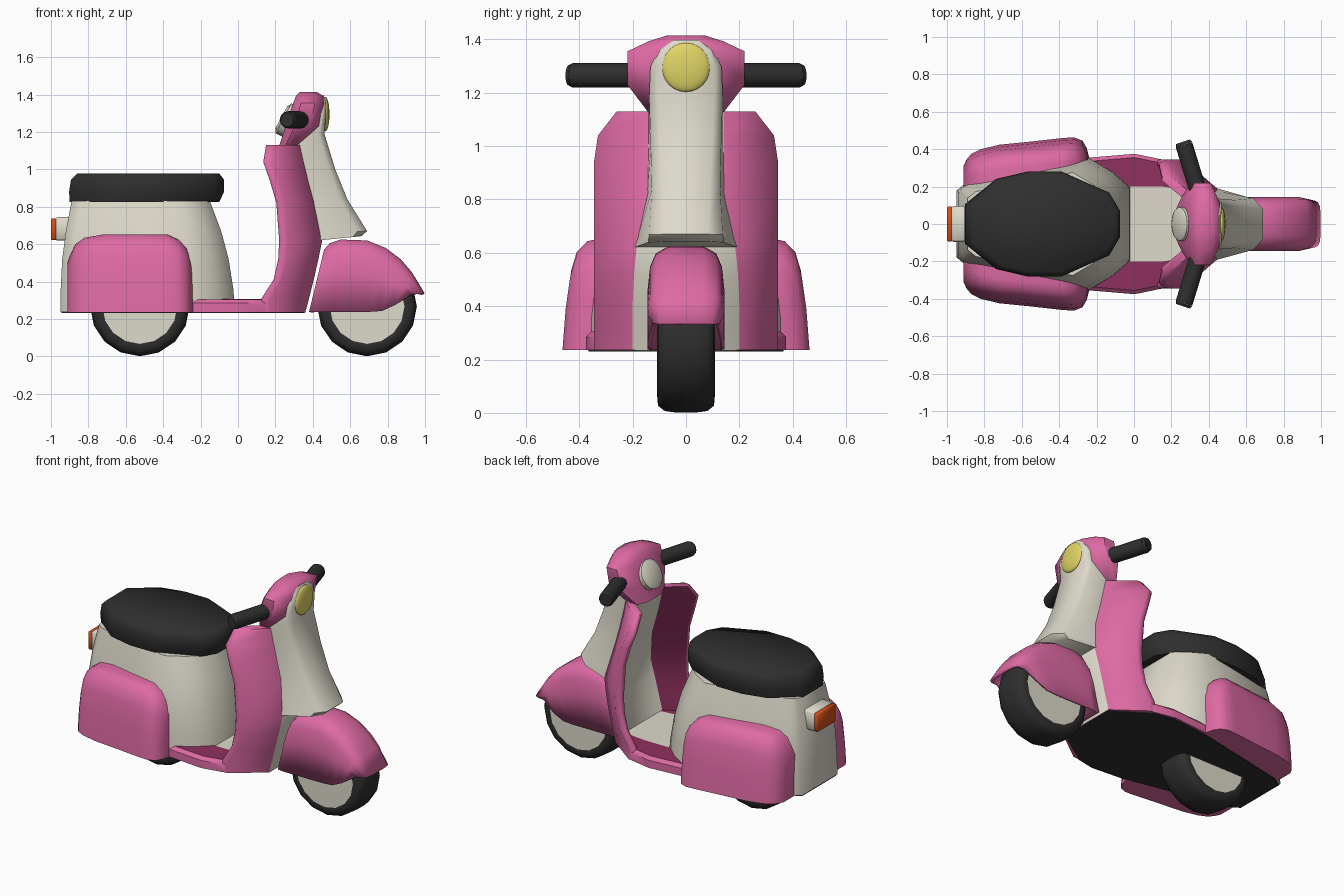
import bpy, bmesh, math
from mathutils import Vector

if "Cube" in bpy.data.objects:
    bpy.data.objects.remove(bpy.data.objects["Cube"])


def material(name, rgb):
    m = bpy.data.materials.new(name)
    m.diffuse_color = (*rgb, 1)
    m.use_nodes = True
    m.node_tree.nodes["Principled BSDF"].inputs["Base Color"].default_value = m.diffuse_color
    return m


PINK = material("pink", (0.73, 0.145, 0.37))
DEEP = material("deep pink", (0.27, 0.03, 0.11))
CREAM = material("cream", (0.73, 0.70, 0.60))
DARK = material("dark rubber", (0.028, 0.028, 0.028))
YELLOW = material("lamp yellow", (0.75, 0.66, 0.13))
ORANGE = material("tail orange", (0.66, 0.08, 0.01))


def finish(name, bm, mats, angle=40):
    bmesh.ops.recalc_face_normals(bm, faces=bm.faces[:])
    me = bpy.data.meshes.new(name)
    bm.to_mesh(me)
    bm.free()
    ob = bpy.data.objects.new(name, me)
    bpy.context.collection.objects.link(ob)
    for m in mats:
        me.materials.append(m)
    bpy.ops.object.select_all(action='DESELECT')
    ob.select_set(True)
    bpy.context.view_layer.objects.active = ob
    bpy.ops.object.shade_smooth_by_angle(angle=math.radians(angle))
    return ob


def loft(name, rings, mats, rule=None, closed=True, caps=(True, True), angle=40):
    """Skin equal-length rings; rule(j) gives the material of strip j."""
    bm = bmesh.new()
    vs = [[bm.verts.new(p) for p in r] for r in rings]
    n = len(rings[0])
    for a, b in zip(vs, vs[1:]):
        for j in range(n if closed else n - 1):
            k = (j + 1) % n
            f = bm.faces.new((a[j], a[k], b[k], b[j]))
            f.material_index = rule(j) if rule else 0
    for use, ring in zip(caps, (vs[0], vs[-1])):
        if use:
            bm.faces.new(ring)
    bmesh.ops.remove_doubles(bm, verts=bm.verts[:], dist=1e-5)
    return finish(name, bm, mats, angle)


def sym(half):
    """Half section (y > 0) plus its mirror image."""
    return half + [(x, -y, z) for x, y, z in reversed(half)]


def rod(name, a, b, r, mat, sides=16, r2=None):
    a, b = Vector(a), Vector(b)
    bm = bmesh.new()
    bmesh.ops.create_cone(bm, cap_ends=True, segments=sides, radius1=r,
                          radius2=r if r2 is None else r2, depth=(b - a).length)
    rot = (b - a).to_track_quat('Z', 'Y').to_matrix().to_4x4()
    bmesh.ops.transform(bm, matrix=rot, verts=bm.verts[:])
    bmesh.ops.translate(bm, vec=(a + b) / 2, verts=bm.verts[:])
    return finish(name, bm, [mat])


def block(name, x0, x1, w, z0, z1, mat, bevel=0.015):
    bm = bmesh.new()
    bmesh.ops.create_cube(bm, size=1)
    for v in bm.verts:
        v.co = ((x0 + x1) / 2 + v.co.x * (x1 - x0), v.co.y * 2 * w,
                (z0 + z1) / 2 + v.co.z * (z1 - z0))
    bmesh.ops.bevel(bm, geom=bm.edges[:], offset=bevel, segments=1, affect='EDGES')
    return finish(name, bm, [mat], 60)


# wheels: turned tyre and pale disc
TYRE = [(0.19, -0.105), (0.205, -0.108), (0.24, -0.105), (0.26, -0.08), (0.266, -0.035)]
TYRE += [(r, -y) for r, y in reversed(TYRE)]
for name, cx in (("rear", -0.525), ("front", 0.69)):
    rings = []
    for i in range(17):
        t = 2 * math.pi * (i % 16) / 16
        rings.append([(cx + r * math.cos(t), y, 0.267 + r * math.sin(t)) for r, y in TYRE])
    loft(name + "_tyre", rings, [DARK], caps=(False, False), angle=60)
    rod(name + "_wheel_disc", (cx, -0.107, 0.267), (cx, 0.107, 0.267), 0.205, CREAM)


# rear body and seat share a lofted plan helper
def plan(shape, xr, xf, w, z):
    return sym([(xr + t * (xf - xr), w * s, z) for t, s in shape])


BODY = [(0, 0.5), (0.06, 0.63), (0.4, 0.82), (0.76, 1), (0.9, 0.78), (1, 0.55)]
loft("rear_body", [plan(BODY, *r) for r in (
    (-0.95, -0.015, 0.355, 0.238), (-0.948, -0.025, 0.355, 0.36),
    (-0.94, -0.05, 0.345, 0.52), (-0.92, -0.09, 0.32, 0.67),
    (-0.89, -0.15, 0.275, 0.83))], [CREAM], angle=60)
SEAT = [(0, 0.38), (0.2, 0.86), (0.4, 1), (0.62, 1), (0.93, 0.6), (1, 0.25)]
loft("seat", [plan(SEAT, *r) for r in (
    (-0.9, -0.1, 0.265, 0.825), (-0.903, -0.075, 0.28, 0.88),
    (-0.893, -0.075, 0.28, 0.945), (-0.86, -0.1, 0.255, 0.978))], [DARK], angle=60)

# bulging side panels: vertical slices along x, rounded outward and at both ends
# slice: x, top z, outer y
SLICES = [(-0.912, 0.5, 0.31), (-0.895, 0.545, 0.345), (-0.87, 0.6, 0.375), (-0.82, 0.635, 0.4),
          (-0.72, 0.652, 0.424), (-0.55, 0.652, 0.441), (-0.38, 0.652, 0.46),
          (-0.32, 0.625, 0.463), (-0.275, 0.58, 0.445), (-0.252, 0.52, 0.405),
          (-0.24, 0.47, 0.355)]
for name, s in (("left", 1), ("right", -1)):
    rings = []
    for x, zt, yo in SLICES:
        h = zt - 0.236
        rings.append([(x, s * y, 0.236 + h * k) for y, k in (
            (0.19, 0), (yo, 0), (yo - 0.012, 0.4), (yo - 0.03, 0.72), (yo - 0.05, 0.88),
            (yo - 0.09, 0.98), (yo - 0.13, 1), (0.17, 1))])
    loft(name + "_side_panel", rings, [PINK], angle=50)

# floor board: pink rim, deep pink sides, cream middle
loft("floor_board", [sym([(x, w, 0.236), (x, w, 0.285), (x, w - 0.02, 0.305), (x, c, 0.306)])
                     for x, w, c in ((-0.3, 0.35, 0.2), (0, 0.375, 0.2), (0.03, 0.37, 0.2),
                                     (0.15, 0.345, 0.2), (0.32, 0.22, 0.18))],
     [PINK, DEEP, CREAM], rule=lambda j: {2: 1, 4: 1, 3: 2}.get(j, 0))

# dark underside
UNDER = [(-0.945, 0.17), (-0.88, 0.21), (-0.25, 0.34), (0, 0.365), (0.13, 0.34), (0.355, 0.19)]
loft("underside", [sym([(x, y, z) for x, y in UNDER]) for z in (0.231, 0.24)], [DARK])

# leg shield: swept-back pink wings, cream spine, deep pink inside
rows = [(0.236, 0.12, 0.36, 0.345, 0.2), (0.31, 0.125, 0.38, 0.345, 0.2),
        (0.41, 0.19, 0.405, 0.345, 0.2), (0.52, 0.215, 0.43, 0.345, 0.195),
        (0.62, 0.22, 0.45, 0.345, 0.185), (0.82, 0.205, 0.41, 0.345, 0.14),
        (0.94, 0.17, 0.375, 0.345, 0.14), (1.04, 0.135, 0.35, 0.33, 0.14),
        (1.13, 0.15, 0.33, 0.26, 0.14)]
loft("leg_shield", [sym([(xf, c, z), (xe + 0.045, yo, z), (xe + 0.01, yo, z), (xe, yo - 0.01, z),
                         (xe, yo - 0.03, z), (xf - 0.07, c, z)]) for z, xe, xf, yo, c in rows],
     [PINK, DEEP, CREAM], rule=lambda j: {4: 1, 6: 1, 5: 2, 11: 2}.get(j, 0), angle=55)

# cream front column with overhanging nose and lamp surround
column = [((0.43, 0.62, 0.195), (0.66, 0.643, 0.09)), ((0.43, 0.66, 0.18), (0.69, 0.67, 0.095)),
          ((0.39, 0.82, 0.145), (0.585, 0.84, 0.105)), ((0.35, 1.0, 0.14), (0.52, 1.0, 0.115)),
          ((0.31, 1.15, 0.14), (0.462, 1.19, 0.125)), ((0.37, 1.29, 0.13), (0.47, 1.3, 0.125)),
          ((0.4, 1.355, 0.095), (0.468, 1.362, 0.1)), ((0.42, 1.378, 0.05), (0.458, 1.398, 0.05))]
rings = []
for (xb, zb, wb), (xf, zf, wf) in column:
    rings.append(sym([(xf, wf * 0.85, zf),
                      (xf - 0.2 * (xf - xb), wf * 0.6 + wb * 0.45, zf - 0.2 * (zf - zb)),
                      (xb, wb, zb)]))
loft("front_column", rings, [CREAM], angle=60)

# handlebar head
HEAD = [(0, 0.5), (0.25, 1), (0.7, 1), (1, 0.5)]
loft("handlebar_head", [plan(HEAD, *r) for r in (
    (0.22, 0.35, 0.14, 1.125), (0.255, 0.445, 0.22, 1.23), (0.295, 0.46, 0.22, 1.355),
    (0.31, 0.455, 0.14, 1.393), (0.33, 0.42, 0.07, 1.415))], [PINK], angle=50)

# gauge, grips and lamps
rod("gauge", (0.33, 0, 1.228), (0.243, 0, 1.273), 0.09, CREAM)
rod("gauge_lens", (0.243, 0, 1.273), (0.232, 0, 1.279), 0.09, CREAM, r2=0.065)
for name, s in (("left", 1), ("right", -1)):
    rod(name + "_grip", (0.345, s * 0.17, 1.265), (0.267, s * 0.425, 1.265), 0.046, DARK, 12)
    rod(name + "_grip_end", (0.267, s * 0.425, 1.265), (0.262, s * 0.44, 1.265), 0.046, DARK,
        12, 0.038)
bm = bmesh.new()
bmesh.ops.create_uvsphere(bm, u_segments=24, v_segments=12, radius=1)
for v in bm.verts:
    v.co = (0.467 + v.co.x * 0.022, v.co.y * 0.09, 1.295 + v.co.z * 0.092)
finish("headlight", bm, [YELLOW])
block("tail_lamp_housing", -0.978, -0.86, 0.095, 0.62, 0.745, CREAM, 0.01)
block("tail_lamp", -1.0, -0.97, 0.093, 0.622, 0.738, ORANGE, 0.006)

# hollow front fender
arch = [((0.46, 0.57), (0.38, 0.238), 0.14), ((0.49, 0.605), (0.43, 0.238), 0.145),
        ((0.55, 0.625), (0.5, 0.238), 0.145), ((0.69, 0.62), (0.63, 0.238), 0.145),
        ((0.79, 0.58), (0.7, 0.238), 0.145), ((0.87, 0.52), (0.77, 0.243), 0.145),
        ((0.93, 0.45), (0.84, 0.275), 0.143), ((0.998, 0.337), (0.925, 0.33), 0.125)]
rings = []
for (tx, tz), (bx, bz), w in arch:
    rings.append(sym([(bx + (tx - bx) * t, w * s, bz + (tz - bz) * t)
                      for t, s in ((0, 1), (0.55, 1), (0.8, 0.93), (0.93, 0.78), (1, 0.45))]))
fender = loft("front_fender", rings, [PINK], closed=False, caps=(True, False), angle=50)
mod = fender.modifiers.new("thickness", 'SOLIDIFY')
mod.thickness = 0.015
mod.offset = -1
